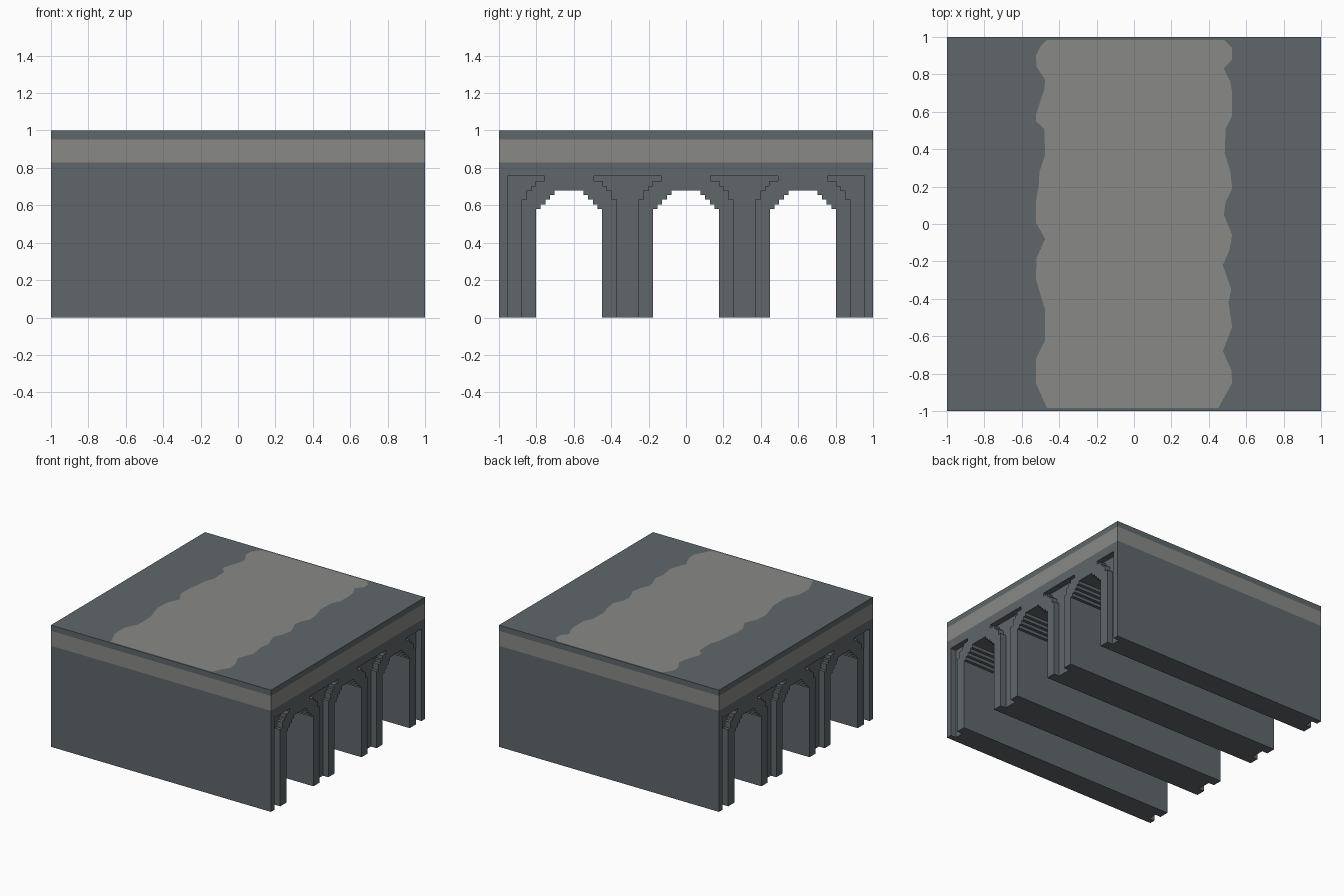
import bpy

if "Cube" in bpy.data.objects:
    bpy.data.objects.remove(bpy.data.objects["Cube"])


def material(name, rgb):
    m = bpy.data.materials.new(name)
    m.diffuse_color = (*rgb, 1)
    m.use_nodes = True
    m.node_tree.nodes["Principled BSDF"].inputs["Base Color"].default_value = m.diffuse_color
    return m


SLATE = material("slate stone", (0.117, 0.135, 0.144))
PALE = material("pale stone", (0.248, 0.252, 0.240))


def make(name, verts, faces, mats, indices=None):
    me = bpy.data.meshes.new(name)
    me.from_pydata(verts, [], faces)
    for m in mats:
        me.materials.append(m)
    if indices:
        for p, i in zip(me.polygons, indices):
            p.material_index = i
    me.update()
    ob = bpy.data.objects.new(name, me)
    bpy.context.collection.objects.link(ob)
    return ob


TOP = 0.83
CENTRES = (-0.625, 0.0, 0.625)
# stepped arch profiles: (half width, height that width reaches)
OPENING = [(0.176, 0.58), (0.152, 0.605), (0.127, 0.63), (0.102, 0.655), (0.077, 0.68)]
FRAME = [(0.255, 0.63), (0.228, 0.68), (0.20, 0.703), (0.18, 0.73), (0.132, 0.757)]


def climb(steps):
    """Right-hand edge of a stepped arch, from the ground up."""
    pts = [(steps[0][0], 0)]
    for i, (w, z) in enumerate(steps):
        pts.append((w, z))
        if i + 1 < len(steps):
            pts.append((steps[i + 1][0], z))
    return pts


def opening(c):
    right = climb(OPENING)
    return [(c - w, z) for w, z in right] + [(c + w, z) for w, z in reversed(right)]


def outline(with_panels):
    """End elevation in (y, z); panels are the sunk spandrels between arches."""
    right = climb(FRAME)
    pts = [(-1, TOP), (-1, 0)]
    if with_panels:
        pts += [(-0.954, 0), (-0.954, 0.757)]
    for c in CENTRES:
        if with_panels:
            pts += [(c - w, z) for w, z in reversed(right)]
        pts += opening(c)
        if with_panels:
            pts += [(c + w, z) for w, z in right]
    if with_panels:
        pts += [(0.954, 0.757), (0.954, 0)]
    return pts + [(1, 0), (1, TOP)]


def prism(name, prof, x0, x1, cap0, cap1):
    n = len(prof)
    verts = [(x0, y, z) for y, z in prof] + [(x1, y, z) for y, z in prof]
    # the last edge (hidden top) is left open
    faces = [(i + n, i + 1 + n, i + 1, i) for i in range(n - 1)]
    if cap0:
        faces.append(tuple(reversed(range(n))))
    if cap1:
        faces.append(tuple(range(n, 2 * n)))
    return make(name, verts, faces, [SLATE])


# vaulted body and the two arcade fronts
DEPTH = 0.05
prism("vault_body", outline(False), -1 + DEPTH, 1 - DEPTH, True, True)
prism("arcade_left", outline(True), -1, -1 + DEPTH, True, False)
prism("arcade_right", outline(True), 1 - DEPTH, 1, False, True)


# band and cap edge around the deck
def ring(name, z0, z1, mat):
    c = [(-1, -1), (1, -1), (1, 1), (-1, 1)]
    verts = [(x, y, z0) for x, y in c] + [(x, y, z1) for x, y in c]
    make(name, verts, [(i, (i + 1) % 4, (i + 1) % 4 + 4, i + 4) for i in range(4)], [mat])


ring("pale_band", TOP, 0.953, PALE)
ring("deck_edge", 0.953, 1.0, SLATE)

# deck with a worn, wavy-edged walkway: (y, x) points from back to front
LEFT = [(.985, -.465), (.95, -.50), (.9, -.525), (.84, -.52), (.77, -.475), (.72, -.48),
        (.58, -.525), (.55, -.525), (.51, -.48), (.37, -.475), (.28, -.505), (.2, -.51),
        (.12, -.525), (.01, -.525), (-.08, -.475), (-.18, -.52), (-.29, -.525),
        (-.36, -.505), (-.46, -.475), (-.62, -.475), (-.72, -.525), (-.85, -.525), (-.985, -.465)]
RIGHT = [(.985, .48), (.94, .525), (.88, .525), (.83, .48), (.76, .515), (.70, .525),
         (.58, .525), (.51, .49), (.38, .485), (.28, .515), (.19, .525), (.12, .49),
         (.05, .48), (-.06, .525), (-.14, .51), (-.22, .475), (-.35, .52), (-.42, .505),
         (-.55, .525), (-.68, .475), (-.78, .52), (-.85, .525), (-.985, .45)]

left = [(x, y) for y, x in LEFT]
right = [(x, y) for y, x in RIGHT]
polys = [
    left + list(reversed(right)),
    [(-1, 1), (-1, -1), (left[-1][0], -1)] + left[::-1] + [(left[0][0], 1)],
    [(1, -1), (1, 1), (right[0][0], 1)] + right + [(right[-1][0], -1)],
    [left[0], right[0], (right[0][0], 1), (left[0][0], 1)],
    [(left[-1][0], -1), (right[-1][0], -1), right[-1], left[-1]],
]
verts, faces = [], []
for p in polys:
    faces.append(tuple(range(len(verts), len(verts) + len(p))))
    verts += [(x, y, 1.0) for x, y in p]
make("deck_top", verts, faces, [SLATE, PALE], [1, 0, 0, 0, 0])
